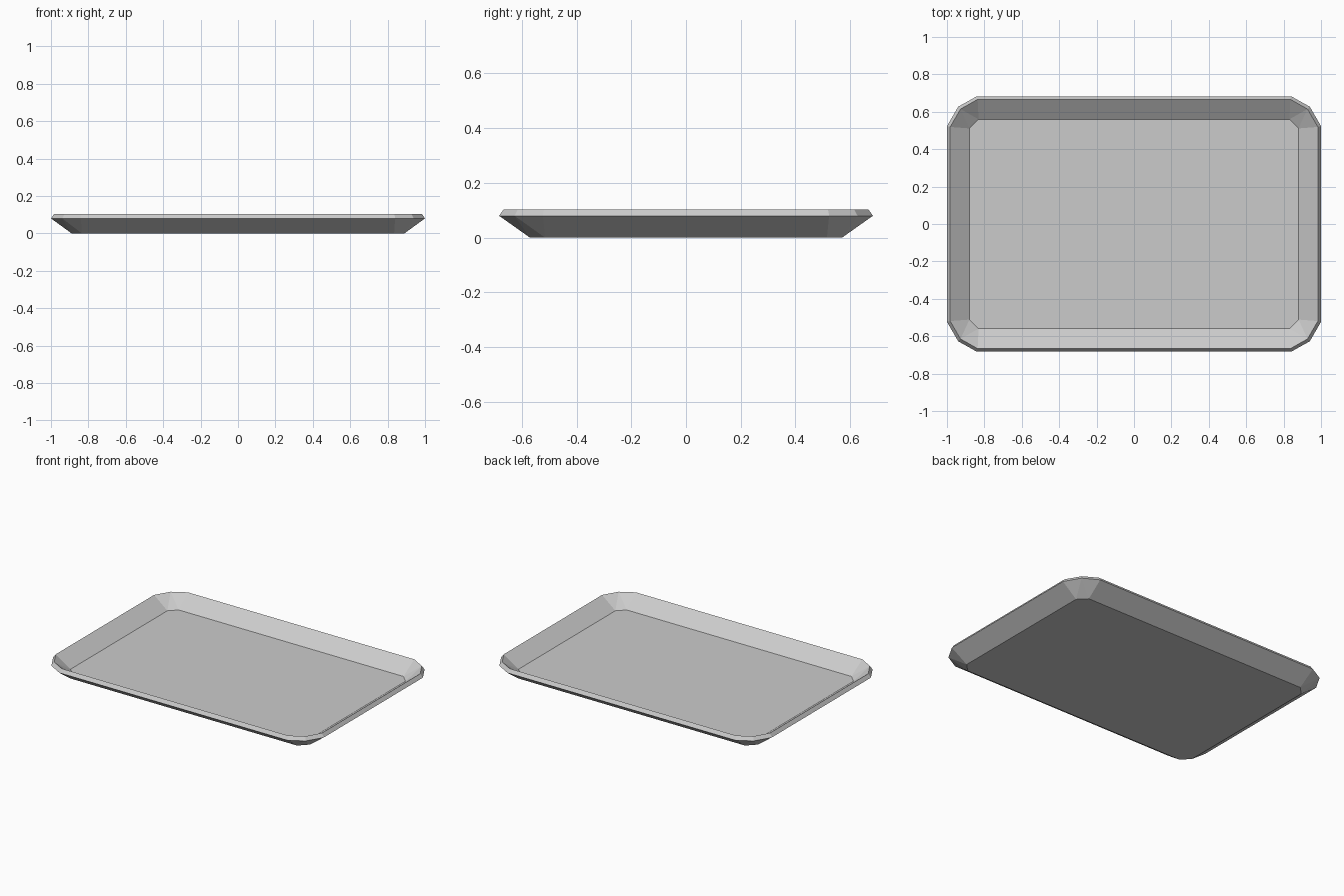
import bpy
import bmesh

cube = bpy.data.objects.get("Cube")
if cube:
    bpy.data.objects.remove(cube, do_unlink=True)


def make_material(name, rgb):
    mat = bpy.data.materials.new(name)
    mat.use_nodes = True
    mat.diffuse_color = (*rgb, 1)
    mat.node_tree.nodes["Principled BSDF"].inputs["Base Color"].default_value = (*rgb, 1)
    return mat


grey = make_material("light grey", (0.6, 0.6, 0.6))

# Counter-clockwise quadrants; alternate corners are walked in reverse
QUADRANTS = [(1, 1), (-1, 1), (-1, -1), (1, -1)]


def outline(bm, corner, z):
    """Mirror one corner into four lists of vertices, in walking order."""
    corners = []
    for i, (sx, sy) in enumerate(QUADRANTS):
        points = corner if i % 2 == 0 else corner[::-1]
        corners.append([bm.verts.new((sx * x, sy * y, z)) for x, y in points])
    return corners


bm = bmesh.new()
base = outline(bm, [(0.89, 0.515), (0.835, 0.57)], 0)
rim = outline(bm, [(1.0, 0.523), (0.94, 0.627), (0.84, 0.683)], 0.08)

# Floor
bm.faces.new([v for corner in base for v in corner])

# Faceted corners and straight flared walls
for i in range(4):
    a, c = base[i]
    start, middle, end = rim[i]
    bm.faces.new((a, start, middle))
    bm.faces.new((a, middle, c))
    bm.faces.new((c, middle, end))
    j = (i + 1) % 4
    bm.faces.new((c, end, rim[j][0], base[j][0]))

bmesh.ops.recalc_face_normals(bm, faces=bm.faces)
bm.faces.ensure_lookup_table()
bm.normal_update()
if bm.faces[0].normal.z < 0:
    bmesh.ops.reverse_faces(bm, faces=bm.faces)

mesh = bpy.data.meshes.new("tray")
bm.to_mesh(mesh)
bm.free()
mesh.materials.append(grey)
tray = bpy.data.objects.new("tray", mesh)
bpy.context.collection.objects.link(tray)

# Sheet thickness, grown inward so that the outside keeps its size
thickness = tray.modifiers.new("sheet thickness", "SOLIDIFY")
thickness.thickness = 0.029
thickness.offset = 1
thickness.use_even_offset = True
